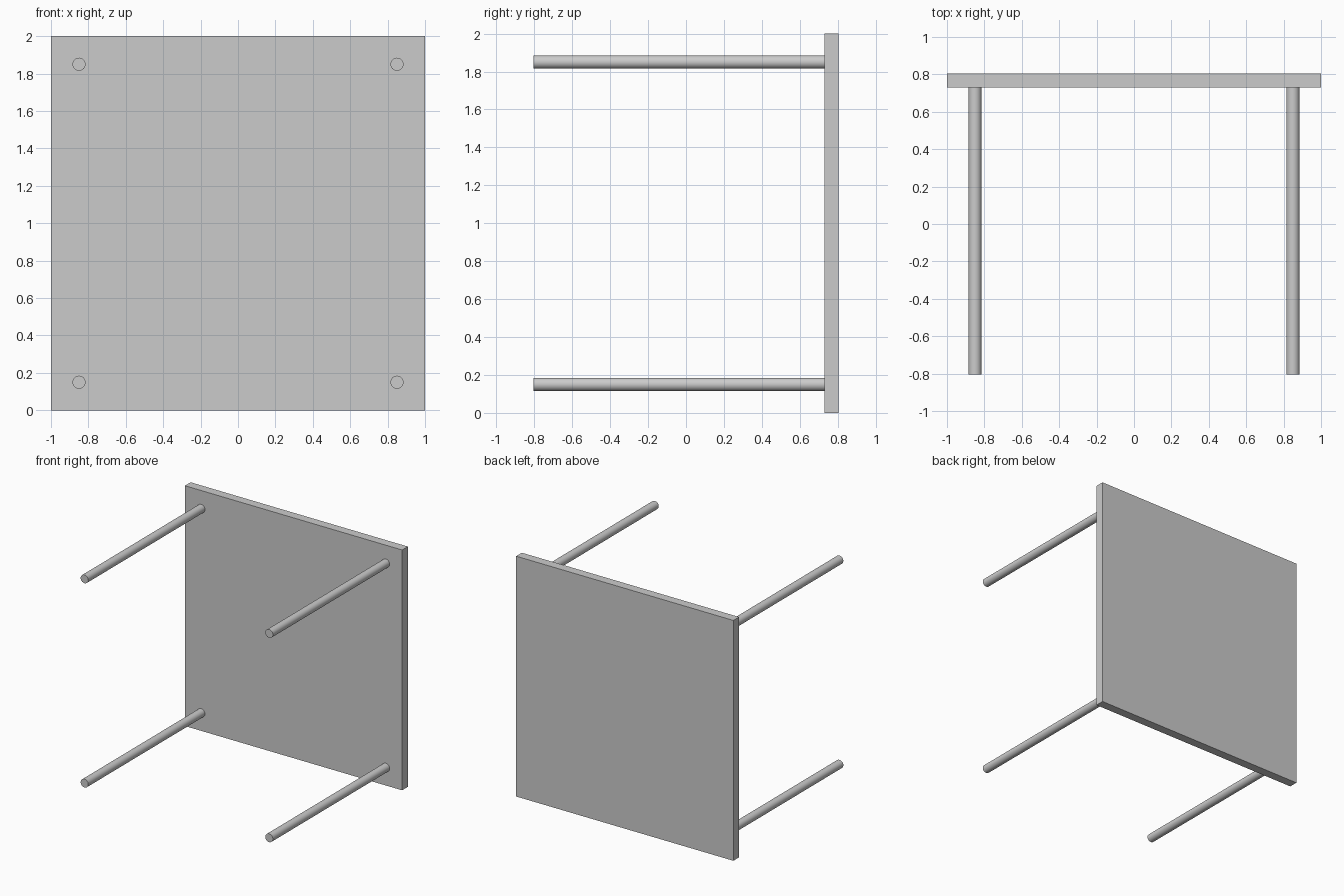
import bpy
import math

if "Cube" in bpy.data.objects:
    bpy.data.objects.remove(bpy.data.objects["Cube"])

HALF_DEPTH = 0.805
THICK = 0.075
LEG_RADIUS = 0.035
LEG_INSET = 0.85

# Square table top, standing upright at the back
bpy.ops.mesh.primitive_cube_add(size=1, location=(0, HALF_DEPTH - THICK / 2, 1))
top = bpy.context.object
top.name = "table_top"
top.scale = (2, THICK, 2)
bpy.ops.object.transform_apply(location=False, rotation=False, scale=True)


# Round leg running from the top towards the front
def add_leg(name, x, z):
    length = 2 * HALF_DEPTH - THICK
    bpy.ops.mesh.primitive_cylinder_add(
        vertices=32, radius=LEG_RADIUS, depth=length,
        location=(x, -THICK / 2, z), rotation=(math.pi / 2, 0, 0))
    bpy.context.object.name = name
    bpy.ops.object.shade_smooth_by_angle(angle=math.radians(30))


for side, sx in (("left", -1), ("right", 1)):
    for level, sz in (("lower", -1), ("upper", 1)):
        add_leg(f"{level}_{side}_leg", sx * LEG_INSET, 1 + sz * LEG_INSET)
